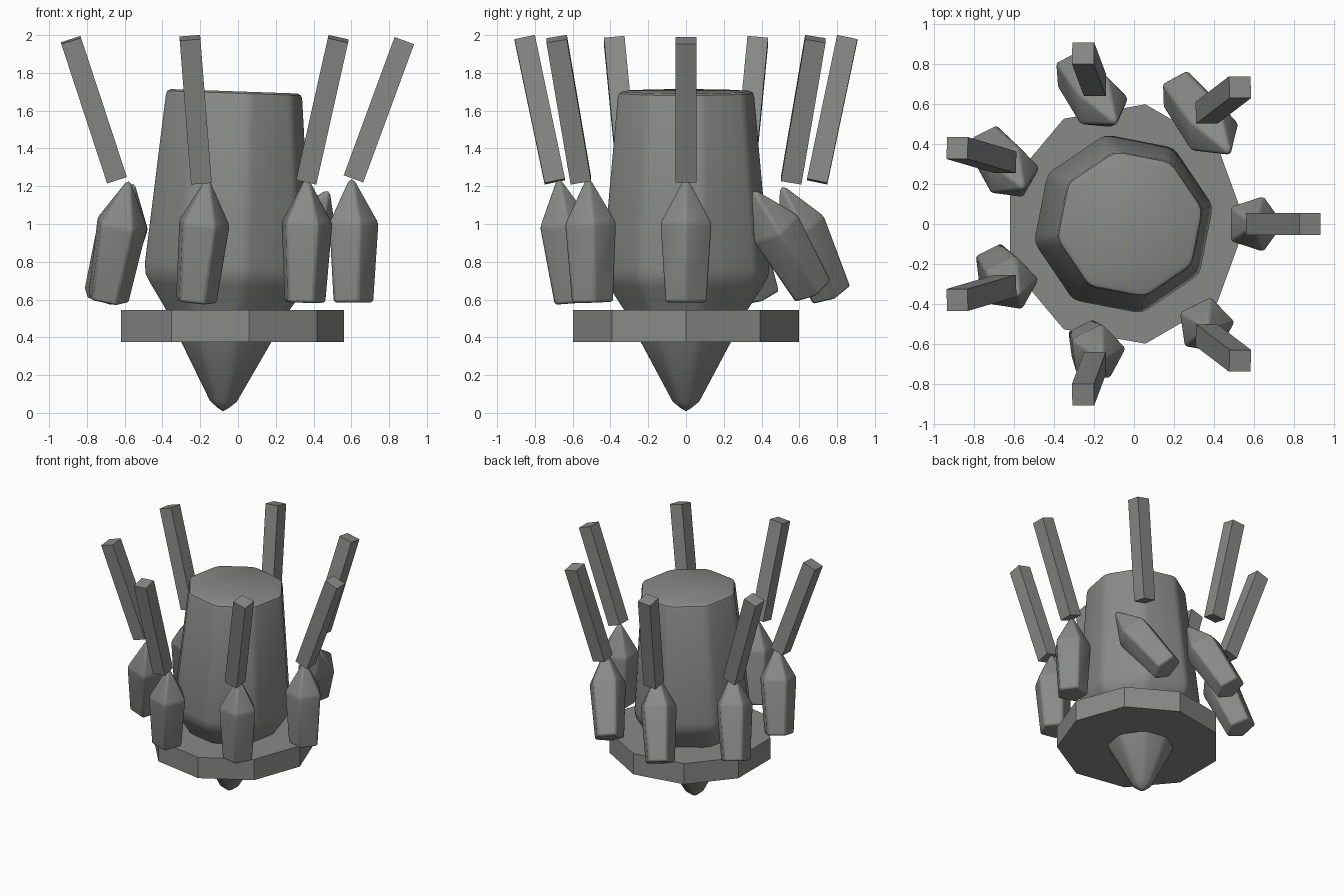
import bpy, bmesh, math
from mathutils import Matrix, Vector, Euler

if "Cube" in bpy.data.objects:
    bpy.data.objects.remove(bpy.data.objects["Cube"])

CX = -0.048                      # shared centre of the radial layout
COUNT = 7
grey = bpy.data.materials.new("stone_grey")
grey.diffuse_color = (0.25, 0.255, 0.245, 1)
grey.use_nodes = True
grey.node_tree.nodes["Principled BSDF"].inputs["Base Color"].default_value = grey.diffuse_color


def finish(name, bm, matrix=None, smooth=False, bevel=0):
    bmesh.ops.recalc_face_normals(bm, faces=bm.faces[:])
    mesh = bpy.data.meshes.new(name)
    bm.to_mesh(mesh)
    bm.free()
    mesh.materials.append(grey)
    obj = bpy.data.objects.new(name, mesh)
    bpy.context.collection.objects.link(obj)
    if matrix:
        obj.matrix_world = matrix
    if bevel:
        mod = obj.modifiers.new("soft_edges", 'BEVEL')
        mod.width, mod.segments, mod.limit_method = bevel, 2, 'ANGLE'
        mod.angle_limit = math.radians(25)
    if smooth:
        bpy.ops.object.select_all(action='DESELECT')
        obj.select_set(True)
        bpy.context.view_layer.objects.active = obj
        bpy.ops.object.shade_smooth_by_angle(angle=math.radians(30))
    return obj


def loft(profile, ring):
    """Stack rings from (radius, z) pairs; a zero radius closes to a point."""
    bm = bmesh.new()
    rows = []
    for r, z in profile:
        pts = ring(r) if r else [(0, 0)]
        rows.append([bm.verts.new((x, y, z)) for x, y in pts])
    for a, b in zip(rows, rows[1:]):
        n = max(len(a), len(b))
        for i in range(n):
            j = (i + 1) % n
            quad = [a[i % len(a)], a[j % len(a)], b[j % len(b)], b[i % len(b)]]
            bm.faces.new(list(dict.fromkeys(quad)))
    for row in (rows[0], rows[-1]):
        if len(row) > 2:
            bm.faces.new(row)
    return bm


def polygon(sides, turn=0.0):
    return lambda r: [(r * math.cos(turn + math.tau * i / sides),
                       r * math.sin(turn + math.tau * i / sides)) for i in range(sides)]


def soft_octagon(r):
    """Octagon whose corners are rounded with three points."""
    corners = [Vector(p) for p in polygon(8, math.radians(11.5))(r)]
    d = min(0.035, 0.2 * r)
    pts = []
    for i, c in enumerate(corners):
        a = c + (corners[i - 1] - c).normalized() * d
        b = c + (corners[(i + 1) % 8] - c).normalized() * d
        pts += [a, (a + b) / 4 + c / 2, b]
    return [tuple(p) for p in pts]


# Central body: pointed below, tapering tower above, leaning slightly
body_profile = [(0, 0.008), (0.03, 0.025), (0.075, 0.06), (0.25, 0.375), (0.34, 0.545),
                (0.425, 0.675), (0.45, 0.72), (0.457, 0.775),
                (0.375, 1.675), (0.368, 1.693), (0.35, 1.703)]
lean = (Matrix.Translation((CX, 0, 0.9)) @ Matrix.Rotation(math.radians(2), 4, 'Y')
        @ Matrix.Translation((0, 0, -0.9)))
finish("central_body", loft(body_profile, soft_octagon), lean, smooth=True)

# Nine-sided base plate
finish("base_plate", loft([(0.608, 0.375), (0.608, 0.545)], polygon(9)),
       Matrix.Translation((CX, 0, 0)))

for i in range(COUNT):
    ang = math.tau * i / COUNT
    c, s = math.cos(ang), math.sin(ang)

    # Five-sided pointed pod, each leaning less than the one before
    tilt = math.radians(7 * (6.3 - i)) if i else 0
    spin = math.radians(8) if i else 0
    pod = loft([(0.118, -0.335), (0.146, 0.085), (0, 0.345)], polygon(5, spin))
    axis = Vector((0.78, 0.62, 0))
    finish(f"pod_{i + 1}", pod,
           Matrix.Translation((CX + 0.65 * c, 0.65 * s, 0.92))
           @ Matrix.Rotation(tilt, 4, axis), smooth=True, bevel=0.014)

    # Square rod flaring outward above the pod
    rod = bmesh.new()
    bmesh.ops.create_cube(rod, size=1, matrix=Matrix.Diagonal((0.11, 0.11, 0.78, 1)))
    turn = Euler((-math.radians(12.1) * s, math.radians(20.2) * c, 0)).to_matrix().to_4x4()
    finish(f"rod_{i + 1}", rod,
           Matrix.Translation((CX + 0.794 * c, 0.794 * s, 1.605)) @ turn)
